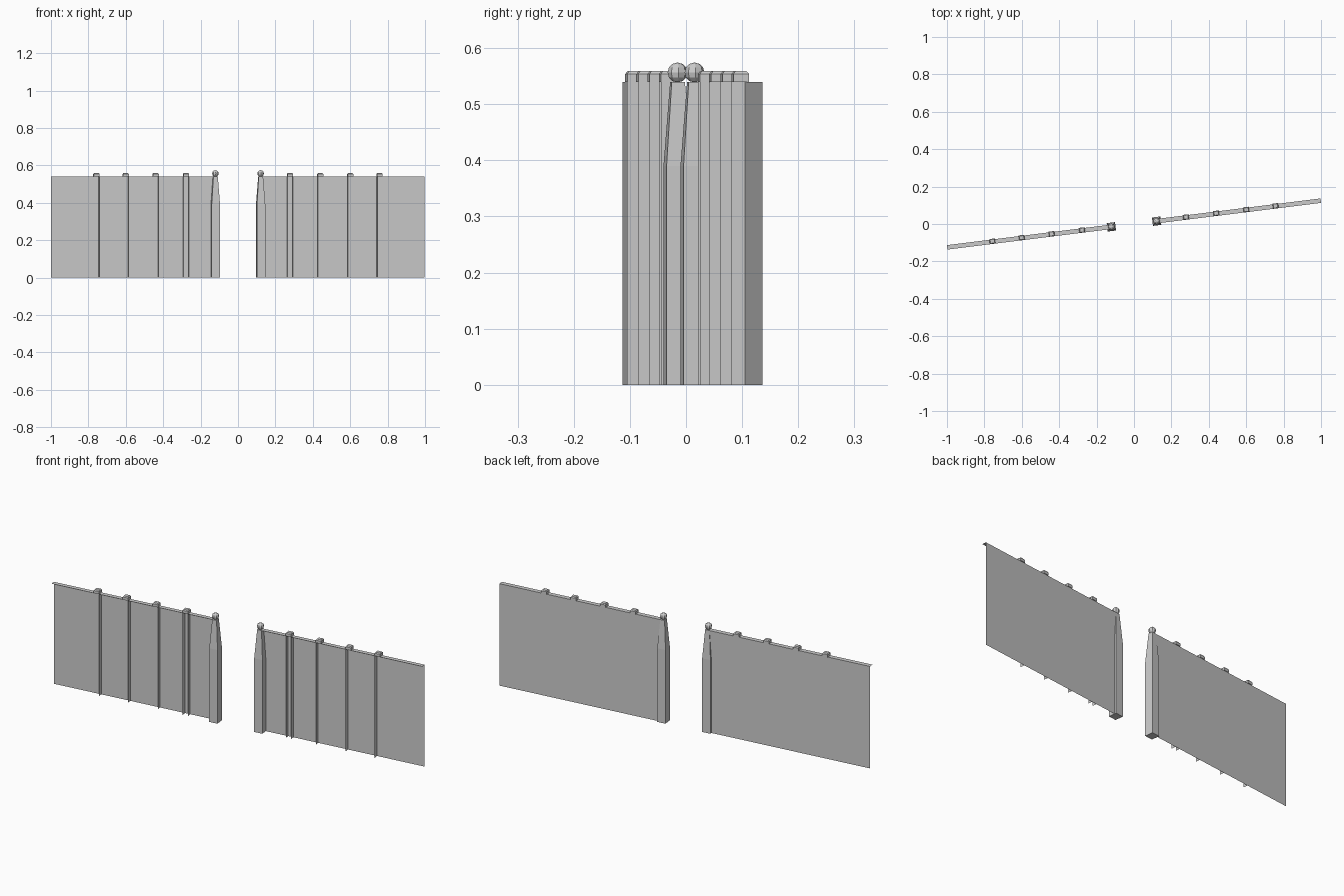
import bpy, bmesh, math
from mathutils import Matrix

if "Cube" in bpy.data.objects:
    bpy.data.objects.remove(bpy.data.objects["Cube"])

H = 0.54            # wall height
D = 0.012           # half depth of the wall
END, POST = 1.0065, 0.122
TURN = Matrix.Rotation(math.atan(0.125), 4, 'Z')   # both walls lie on one slanted line


def make(name, verts, faces):
    mesh = bpy.data.meshes.new(name)
    mesh.from_pydata(verts, [], faces)
    mesh.transform(TURN)
    ob = bpy.data.objects.new(name, mesh)
    bpy.context.collection.objects.link(ob)
    return ob


def fix_normals(ob):
    bm = bmesh.new()
    bm.from_mesh(ob.data)
    bmesh.ops.recalc_face_normals(bm, faces=bm.faces)
    bm.to_mesh(ob.data)
    bm.free()


def square(cx, cy, hx, hy, z):
    return [(cx - hx, cy - hy, z), (cx + hx, cy - hy, z),
            (cx + hx, cy + hy, z), (cx - hx, cy + hy, z)]


def lofted(name, rings):
    n = len(rings[0])
    verts = [v for r in rings for v in r]
    faces = [(k * n + i, k * n + (i + 1) % n, (k + 1) * n + (i + 1) % n, (k + 1) * n + i)
             for k in range(len(rings) - 1) for i in range(n)]
    faces.append(tuple(range(len(verts) - n, len(verts))))
    faces.append(tuple(reversed(range(n))))
    ob = make(name, verts, faces)
    fix_normals(ob)
    return ob


def post(name, cx):
    # square shaft, then facets from edge midpoints up to a smaller square top
    w, t, zs = 0.0224, 0.0118, 0.39
    low, shoulder = square(cx, 0, w, w, 0), square(cx, 0, w, w, zs)
    mids = [(cx, -w, zs), (cx + w, 0, zs), (cx, w, zs), (cx - w, 0, zs)]
    verts = low + shoulder + mids + square(cx, 0, t, t, H)
    faces = [(12, 13, 14, 15), (3, 2, 1, 0)]
    for i in range(4):
        j = (i + 1) % 4
        faces += [(i, j, 4 + j, 8 + i, 4 + i), (8 + i, 12 + j, 12 + i),
                  (4 + i, 8 + i, 12 + i), (8 + i, 4 + j, 12 + j)]
    fix_normals(make(name, verts, faces))


def ball(name, cx):
    bm = bmesh.new()
    bmesh.ops.create_uvsphere(bm, u_segments=8, v_segments=6, radius=0.0178)
    bm.transform(TURN @ Matrix.Translation((cx, 0, 0.5565)))
    mesh = bpy.data.meshes.new(name)
    bm.to_mesh(mesh)
    bm.free()
    bpy.context.collection.objects.link(bpy.data.objects.new(name, mesh))


for side, s in (("left", -1), ("right", 1)):
    a, b = s * POST, s * END
    # thin back sheet with a narrow ledge along its top
    make(side + "_wall",
         [(a, D, 0), (b, D, 0), (b, D, H), (a, D, H), (b, -D, H), (a, -D, H)],
         [(0, 1, 2, 3), (3, 2, 4, 5)])
    # ribs with small chamfered caps
    for n, c in enumerate((0.280, 0.4435, 0.605, 0.763)):
        edges = (-0.014, 0.014) if n == 0 else (-0.014,)
        for m, e in enumerate(edges):
            u = s * (c + e)
            make(f"{side}_rib_{n}_{m}",
                 [(u, D, 0), (u, -D, 0), (u, -D, H), (u, D, H)], [(0, 1, 2, 3)])
        lofted(f"{side}_rib_cap_{n}",
               [square(s * c, 0.002, 0.015, 0.014, H),
                square(s * c, 0.002, 0.015, 0.014, 0.554),
                square(s * c, 0.002, 0.011, 0.010, 0.559)])
    post(side + "_gate_post", a)
    ball(side + "_post_ball", a)
